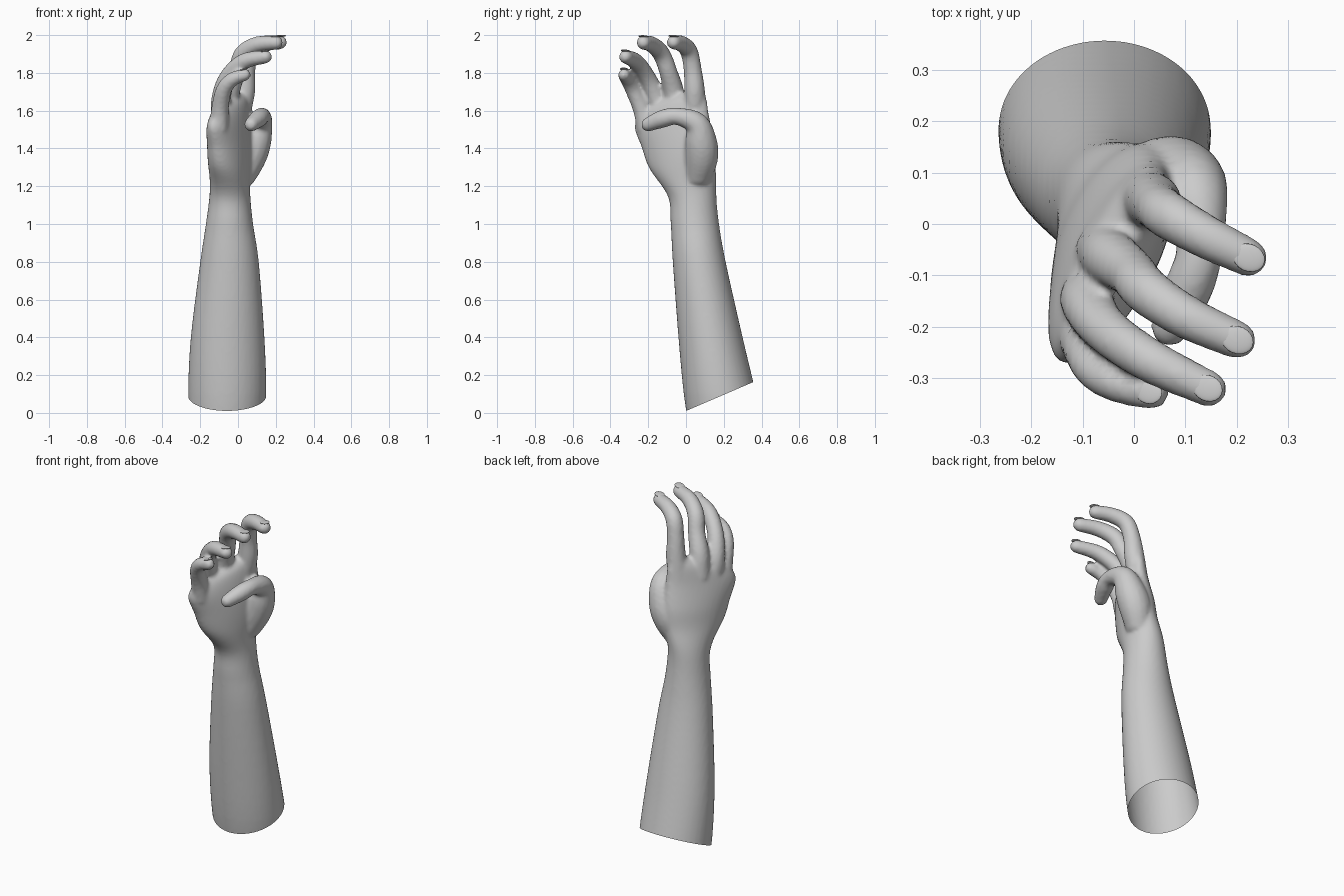
import bpy, bmesh, math
from mathutils import Vector

if "Cube" in bpy.data.objects:
    bpy.data.objects.remove(bpy.data.objects["Cube"])

bm = bmesh.new()


def spline(rows, steps):
    """Catmull-Rom interpolation of rows of numbers."""
    out = []
    n = len(rows)
    for i in range(n - 1):
        p0, p1, p2, p3 = (rows[max(0, min(n - 1, i + k))] for k in (-1, 0, 1, 2))
        for s in range(steps):
            t = s / steps
            out.append([0.5 * (2 * b + (c - a) * t + (2 * a - 5 * b + 4 * c - d) * t * t
                               + (3 * b - a - 3 * c + d) * t ** 3)
                        for a, b, c, d in zip(p0, p1, p2, p3)])
    out.append(list(rows[-1]))
    return out


def skin(rings):
    """Bridge equal rings of points into a closed tube."""
    vs = [[bm.verts.new(p) for p in r] for r in rings]
    n = len(vs[0])
    for a, b in zip(vs, vs[1:]):
        for i in range(n):
            j = (i + 1) % n
            bm.faces.new((a[i], a[j], b[j], b[i]))
    bm.faces.new(vs[0][::-1])
    bm.faces.new(vs[-1])


# forearm and palm: z, centre x, centre y, half width, half depth, angle, tilt
arm = [
    (-0.10, -.060, .220, .200, .195, 90, 0),
    (0.10, -.057, .180, .192, .207, 90, 0),
    (0.40, -.055, .130, .170, .195, 90, 0),
    (0.80, -.045, .070, .140, .155, 90, 0),
    (1.00, -.045, .047, .128, .125, 90, 0),
    (1.15, -.043, .032, .129, .108, 86, 0),
    (1.30, -.042, -.020, .185, .102, 70, 0),
    (1.42, -.042, -.042, .208, .096, 66, .05),
    (1.54, -.047, -.075, .216, .080, 64, .15),
    (1.63, -.042, -.075, .195, .060, 64, .30),
    (1.67, -.040, -.075, .150, .030, 64, .33),
]
rings = []
for z, cx, cy, w, d, ang, tilt in spline(arm, 5):
    a = math.radians(ang)
    ring = []
    for i in range(40):
        t = 2 * math.pi * i / 40
        u, v = w * math.cos(t), d * math.sin(t)
        ring.append((cx + u * math.cos(a) - v * math.sin(a),
                     cy + u * math.sin(a) + v * math.cos(a), z + tilt * u))
    rings.append(ring)
skin(rings)


def digit(path, ref):
    """Round-tipped tube through rows of x, y, z, radius."""
    pts = spline(path, 5)
    rings = []
    for i, p in enumerate(pts):
        a, b = pts[max(i - 1, 0)], pts[min(i + 1, len(pts) - 1)]
        tan = (Vector(b[:3]) - Vector(a[:3])).normalized()
        side = tan.cross(ref).normalized()
        up = side.cross(tan)
        caps = [0] if i < len(pts) - 1 else [0, 25, 50, 72, 86]
        for c in caps:
            c = math.radians(c)
            o = Vector(p[:3]) + tan * p[3] * math.sin(c)
            r = p[3] * math.cos(c)
            rings.append([o + r * (math.cos(k * math.pi / 8) * up + math.sin(k * math.pi / 8) * side)
                          for k in range(16)])
    skin(rings)


fingers = [
    # index
    [(.010, .045, 1.58, .055), (.035, .045, 1.70, .056), (.045, .035, 1.82, .048),
     (.070, .015, 1.915, .047), (.140, -.025, 1.955, .043), (.222, -.065, 1.962, .038)],
    # middle
    [(-.06, -.05, 1.57, .055), (-.045, -.065, 1.70, .055), (-.005, -.095, 1.81, .048),
     (.025, -.13, 1.90, .047), (.100, -.18, 1.950, .043), (.200, -.225, 1.960, .038)],
    # ring
    [(-.09, -.13, 1.54, .050), (-.09, -.155, 1.66, .052), (-.055, -.205, 1.775, .046),
     (.030, -.265, 1.860, .043), (.145, -.320, 1.885, .036)],
    # little
    [(-.10, -.21, 1.50, .050), (-.095, -.235, 1.61, .047), (-.075, -.280, 1.71, .042),
     (-.030, -.310, 1.765, .038), (.035, -.328, 1.790, .033)],
]
for f in fingers:
    digit(f, Vector((-.4, .9, 0)))

# thumb, folded across the palm
digit([(.015, .060, 1.24, .070), (.055, .080, 1.34, .088), (.090, .080, 1.43, .086),
       (.120, .055, 1.53, .064), (.128, -.045, 1.570, .046), (.108, -.120, 1.558, .048),
       (.070, -.200, 1.527, .038)], Vector((1, 0, 0)))

bmesh.ops.recalc_face_normals(bm, faces=bm.faces)
me = bpy.data.meshes.new("hand_parts")
bm.to_mesh(me)
bm.free()
src = bpy.data.objects.new("hand_parts", me)
bpy.context.collection.objects.link(src)

# fuse the parts into one soft skin
rm = src.modifiers.new("fuse", 'REMESH')
rm.mode = 'VOXEL'
rm.voxel_size = 0.011
sm = src.modifiers.new("soften", 'SMOOTH')
sm.factor = 0.5
sm.iterations = 5
dg = bpy.context.evaluated_depsgraph_get()
skin_mesh = bpy.data.meshes.new_from_object(src.evaluated_get(dg))
bpy.data.objects.remove(src)

# slanted open cut at the elbow end
bm = bmesh.new()
bm.from_mesh(skin_mesh)
bmesh.ops.bisect_plane(bm, geom=bm.verts[:] + bm.edges[:] + bm.faces[:],
                       plane_co=(0, 0, .01), plane_no=(0, -.43, 1), clear_inner=True)
bm.to_mesh(skin_mesh)
bm.free()
skin_mesh.name = "forearm_and_hand"
skin_mesh.polygons.foreach_set("use_smooth", [True] * len(skin_mesh.polygons))
hand = bpy.data.objects.new("forearm_and_hand", skin_mesh)
bpy.context.collection.objects.link(hand)

# fingernails
for name, f in zip(("index", "middle", "ring", "little"), fingers):
    p, q = Vector(f[-2][:3]), Vector(f[-1][:3])
    tan = (q - p).normalized()
    side = tan.cross(Vector((0, 0, 1))).normalized()
    nrm = side.cross(tan)
    r = f[-1][3]
    bpy.ops.mesh.primitive_uv_sphere_add(segments=20, ring_count=10, radius=1)
    nail = bpy.context.object
    nail.name = name + "_nail"
    nail.location = q + nrm * r * 0.86 + tan * r * 0.1
    nail.rotation_euler = nrm.to_track_quat('Z', 'Y').to_euler()
    nail.rotation_mode = 'QUATERNION'
    from mathutils import Matrix
    nail.rotation_quaternion = Matrix((tan, side, nrm)).transposed().to_quaternion()
    nail.scale = (r * 0.85, r * 0.7, r * 0.16)
    bpy.ops.object.shade_smooth()
